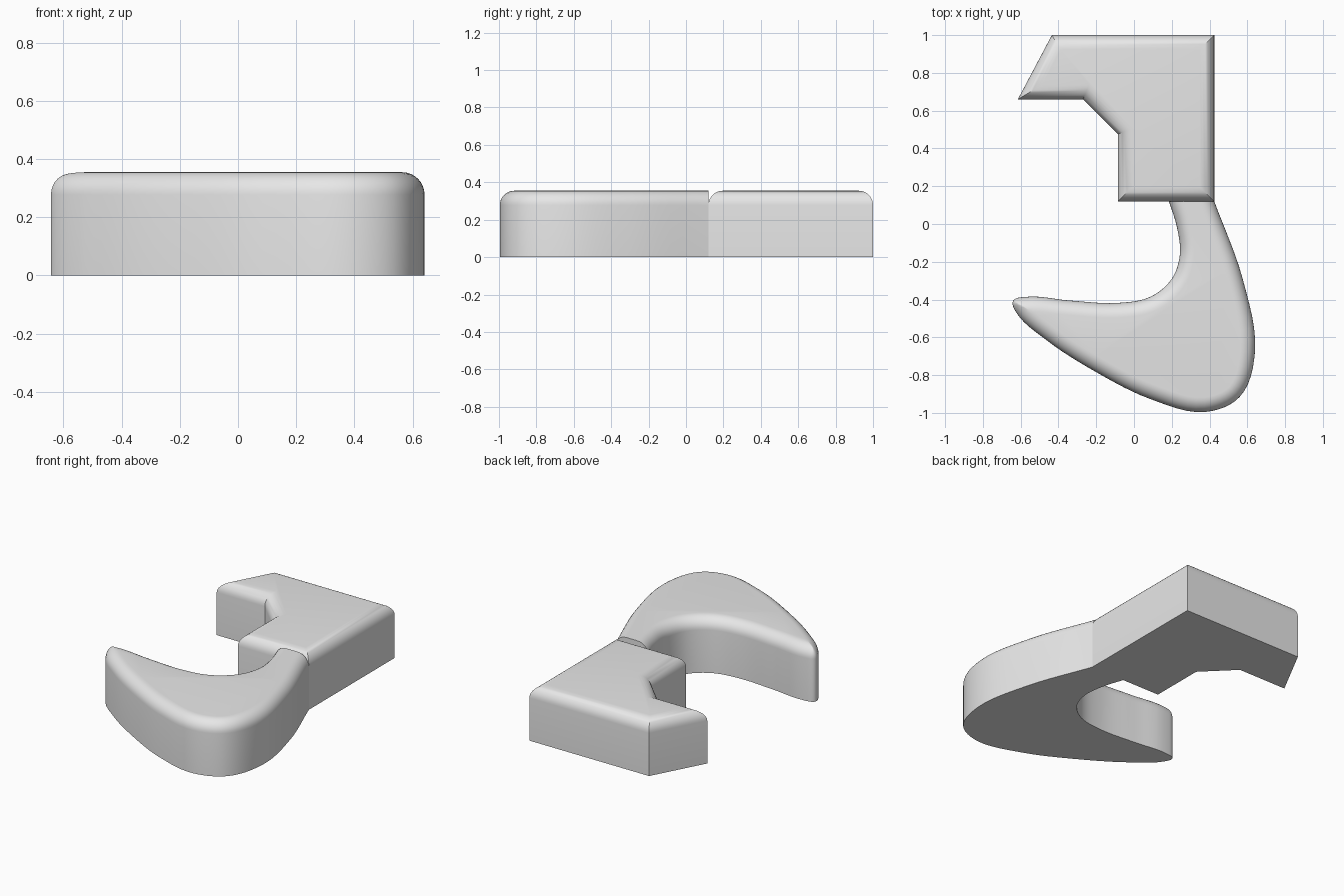
import bpy, bmesh, math
from mathutils import Vector
from mathutils.geometry import interpolate_bezier

HEIGHT, RADIUS, STEPS = 0.355, 0.077, 8

if "Cube" in bpy.data.objects:
    bpy.data.objects.remove(bpy.data.objects["Cube"])

grey = bpy.data.materials.new("light grey")
grey.use_nodes = True
grey.diffuse_color = (0.8, 0.8, 0.8, 1)
grey.node_tree.nodes["Principled BSDF"].inputs["Base Color"].default_value = (0.8, 0.8, 0.8, 1)


def smooth_path(points, samples=7):
    """Open smooth curve through the points."""
    pts = [Vector(p) for p in points]
    dirs = [(b - a).normalized() for a, b in zip(pts, pts[1:])]
    tans = [dirs[0]] + [(a + b).normalized() for a, b in zip(dirs, dirs[1:])] + [dirs[-1]]
    out = []
    for i in range(len(pts) - 1):
        reach = (pts[i + 1] - pts[i]).length / 3
        out += interpolate_bezier(pts[i], pts[i] + tans[i] * reach,
                                  pts[i + 1] - tans[i + 1] * reach, pts[i + 1], samples)[:-1]
    return [Vector((p.x, p.y)) for p in out] + [pts[-1]]


def inward(pts, open_end):
    """Mitred inward direction at each point of a clockwise outline."""
    n = len(pts)
    edge = [(pts[(i + 1) % n] - pts[i]).normalized() for i in range(n)]
    norm = [Vector((e.y, -e.x)) for e in edge]
    vec = [(norm[i - 1] + norm[i]) / (1 + norm[i - 1].dot(norm[i])) for i in range(n)]
    if open_end:  # the flat end stays square, so its corners slide sideways
        vec[0] = Vector((1 / norm[0].x, 0))
        vec[-1] = Vector((1 / norm[-2].x, 0))
    return vec


def inset(pts, vec, d):
    """Inset outline, merging points that would cross in narrow tips."""
    n = len(pts)
    moved = [p + v * d for p, v in zip(pts, vec)]
    good = [i for i in range(n) if min((moved[i] - q).length for q in pts) > 0.97 * d]

    def nearest(i):
        return min(good, key=lambda g: min((g - i) % n, (i - g) % n))
    return [moved[nearest(i)] for i in range(n)]


def rounded_slab(name, points, open_end=False):
    """Extruded outline with a rounded upper rim."""
    pts = [Vector(p) for p in points]
    vec = inward(pts, open_end)
    levels = [(0, 0)]
    for k in range(STEPS + 1):
        a = math.pi / 2 * k / STEPS
        levels.append((RADIUS * (1 - math.cos(a)), HEIGHT - RADIUS * (1 - math.sin(a))))
    bm = bmesh.new()
    rings = []
    for d, z in levels:
        outline = inset(pts, vec, d) if d > 0 else pts
        rings.append([bm.verts.new((p.x, p.y, z)) for p in outline])
    n = len(pts)
    for low, high in zip(rings, rings[1:]):
        for i in range(n):
            j = (i + 1) % n
            bm.faces.new((low[j], low[i], high[i], high[j]))
    bm.faces.new(rings[0])
    bm.faces.new(rings[-1][::-1])
    bmesh.ops.remove_doubles(bm, verts=bm.verts, dist=0.0002)
    bmesh.ops.recalc_face_normals(bm, faces=bm.faces)
    mesh = bpy.data.meshes.new(name)
    bm.to_mesh(mesh)
    bm.free()
    mesh.materials.append(grey)
    obj = bpy.data.objects.new(name, mesh)
    bpy.context.collection.objects.link(obj)
    bpy.ops.object.select_all(action="DESELECT")
    obj.select_set(True)
    bpy.context.view_layer.objects.active = obj
    bpy.ops.object.shade_smooth_by_angle(angle=math.radians(30))
    return obj


# Angular block at the back
rounded_slab("angular_block", [
    (-0.435, 1), (0.425, 1), (0.425, 0.12), (-0.085, 0.12),
    (-0.085, 0.475), (-0.27, 0.66), (-0.615, 0.66)])

# Curved hook at the front, with a flat end against the block
rounded_slab("curved_hook", smooth_path([
    (0.425, 0.12), (0.577, -0.296), (0.64, -0.68), (0.56, -0.915),
    (0.376, -0.995), (0.085, -0.926), (-0.19, -0.79), (-0.47, -0.61),
    (-0.625, -0.466), (-0.64, -0.407), (-0.577, -0.386), (-0.34, -0.405),
    (-0.09, -0.418), (0.085, -0.386), (0.2, -0.29), (0.243, -0.16),
    (0.227, -0.016), (0.185, 0.12)]), open_end=True)
